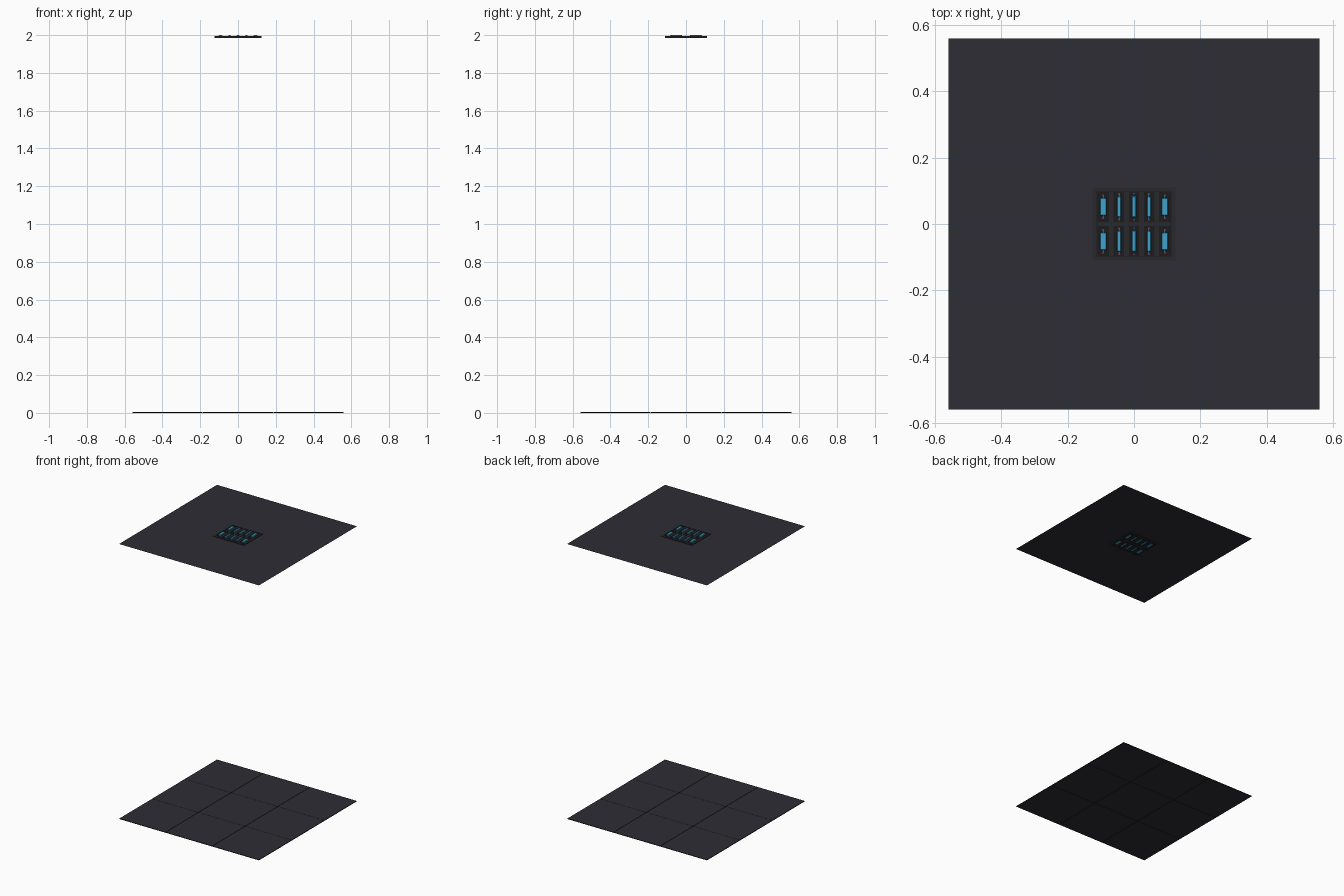
import bpy, bmesh

if "Cube" in bpy.data.objects:
    bpy.data.objects.remove(bpy.data.objects["Cube"])


def mat(name, rgb):
    m = bpy.data.materials.new(name)
    m.diffuse_color = (*rgb, 1)
    m.use_nodes = True
    m.node_tree.nodes["Principled BSDF"].inputs["Base Color"].default_value = m.diffuse_color
    return m


PANEL = mat("slate panel", (0.027, 0.026, 0.036))
SEAM = mat("dark seam", (0.011, 0.011, 0.013))
FRAME = mat("charcoal frame", (0.022, 0.022, 0.025))
TRAY = mat("black tray", (0.012, 0.012, 0.014))
BLUE = mat("blue lamp", (0.05, 0.36, 0.60))
TIP = mat("dull red tip", (0.16, 0.04, 0.06))


def finish(name, bm, *mats):
    me = bpy.data.meshes.new(name)
    bm.to_mesh(me)
    bm.free()
    for m in mats:
        me.materials.append(m)
    ob = bpy.data.objects.new(name, me)
    bpy.context.collection.objects.link(ob)
    return ob


def add_box(bm, x0, x1, y0, y1, z0, z1):
    vs = bmesh.ops.create_cube(bm, size=1)["verts"]
    for v in vs:
        v.co.x = x1 if v.co.x > 0 else x0
        v.co.y = y1 if v.co.y > 0 else y0
        v.co.z = z1 if v.co.z > 0 else z0
    return vs


def box(name, dims, m):
    bm = bmesh.new()
    add_box(bm, *dims)
    return finish(name, bm, m)


def ring(name, ox, oy, ix, iy, z0, z1, m):
    """Rectangular ring; a flat sheet when z0 equals z1."""
    bm = bmesh.new()
    out = [bm.verts.new((sx * ox, sy * oy, z0)) for sx, sy in ((-1, -1), (1, -1), (1, 1), (-1, 1))]
    inn = [bm.verts.new((sx * ix, sy * iy, z0)) for sx, sy in ((-1, -1), (1, -1), (1, 1), (-1, 1))]
    faces = [bm.faces.new((out[i], out[(i + 1) % 4], inn[(i + 1) % 4], inn[i])) for i in range(4)]
    if z1 > z0:
        ext = bmesh.ops.extrude_face_region(bm, geom=faces, use_keep_orig=True)["geom"]
        for v in ext:
            if isinstance(v, bmesh.types.BMVert):
                v.co.z = z1
        bmesh.ops.recalc_face_normals(bm, faces=bm.faces)
    return finish(name, bm, m)


# Floor: 3 x 3 thin tiles, each with a sloping dark border
HALF, P, T = 0.56, 1.12 / 3, 0.006
for i in range(3):
    for j in range(3):
        bm = bmesh.new()
        cx, cy = (i - 1) * P, (j - 1) * P
        add_box(bm, cx - P / 2, cx + P / 2, cy - P / 2, cy + P / 2, 0, T)
        for f in bm.faces:
            f.material_index = 1
        for sign in (1, -1):
            f = next(f for f in bm.faces if f.normal.z * sign > 0.9)
            bmesh.ops.inset_region(bm, faces=[f], thickness=0.008)
            f.material_index = 0
        # lower the border so that the seams read as grooves
        for v in bm.verts:
            edge = max(abs(v.co.x - cx), abs(v.co.y - cy)) > P / 2 - 0.001
            if edge:
                v.co.z = 0.001 if v.co.z < T / 2 else 0.003
        finish(f"floor_tile_{i}_{j}", bm, PANEL, SEAM)

# Ceiling sheet with an opening for the lamp fixture
ring("ceiling_sheet", HALF, HALF, 0.12, 0.105, 1.990, 1.990, PANEL)

# Fixture frame with a raised lip and inner dividers
ring("fixture_frame", 0.125, 0.110, 0.112, 0.098, 1.986, 1.994, FRAME)
ring("fixture_seam", 0.1125, 0.0985, 0.110, 0.096, 1.987, 1.9945, SEAM)
box("fixture_tray", (-0.111, 0.111, -0.097, 0.097, 1.988, 1.9905), TRAY)
box("cross_divider", (-0.111, 0.111, -0.006, 0.006, 1.987, 1.994), FRAME)
for k, x in enumerate((-0.0685, -0.0225, 0.0225, 0.0685)):
    box(f"divider_{k}", (x - 0.007, x + 0.007, -0.097, 0.097, 1.987, 1.994), FRAME)

# Ten lamps: bevelled body, thin end leads and small tips
for i, (x, w, l) in enumerate(((-0.093, 0.010, 0.027), (-0.045, 0.0065, 0.031),
                               (0, 0.007, 0.032), (0.045, 0.0065, 0.031), (0.093, 0.010, 0.027))):
    for j, y in enumerate((-0.052, 0.052)):
        bm = bmesh.new()
        add_box(bm, x - w, x + w, y - l, y + l, 1.9865, 2.0)
        bmesh.ops.bevel(bm, geom=bm.edges[:], offset=0.002, segments=1, affect='EDGES')
        add_box(bm, x - 0.0022, x + 0.0022, y - l - 0.006, y + l + 0.006, 1.991, 1.996)
        finish(f"lamp_{i}_{j}", bm, BLUE)
        bm = bmesh.new()
        for s in (-1, 1):
            e = y + s * (l + 0.008)
            add_box(bm, x - 0.003, x + 0.003, e - 0.002, e + 0.002, 1.990, 1.995)
        finish(f"lamp_tips_{i}_{j}", bm, TIP)
